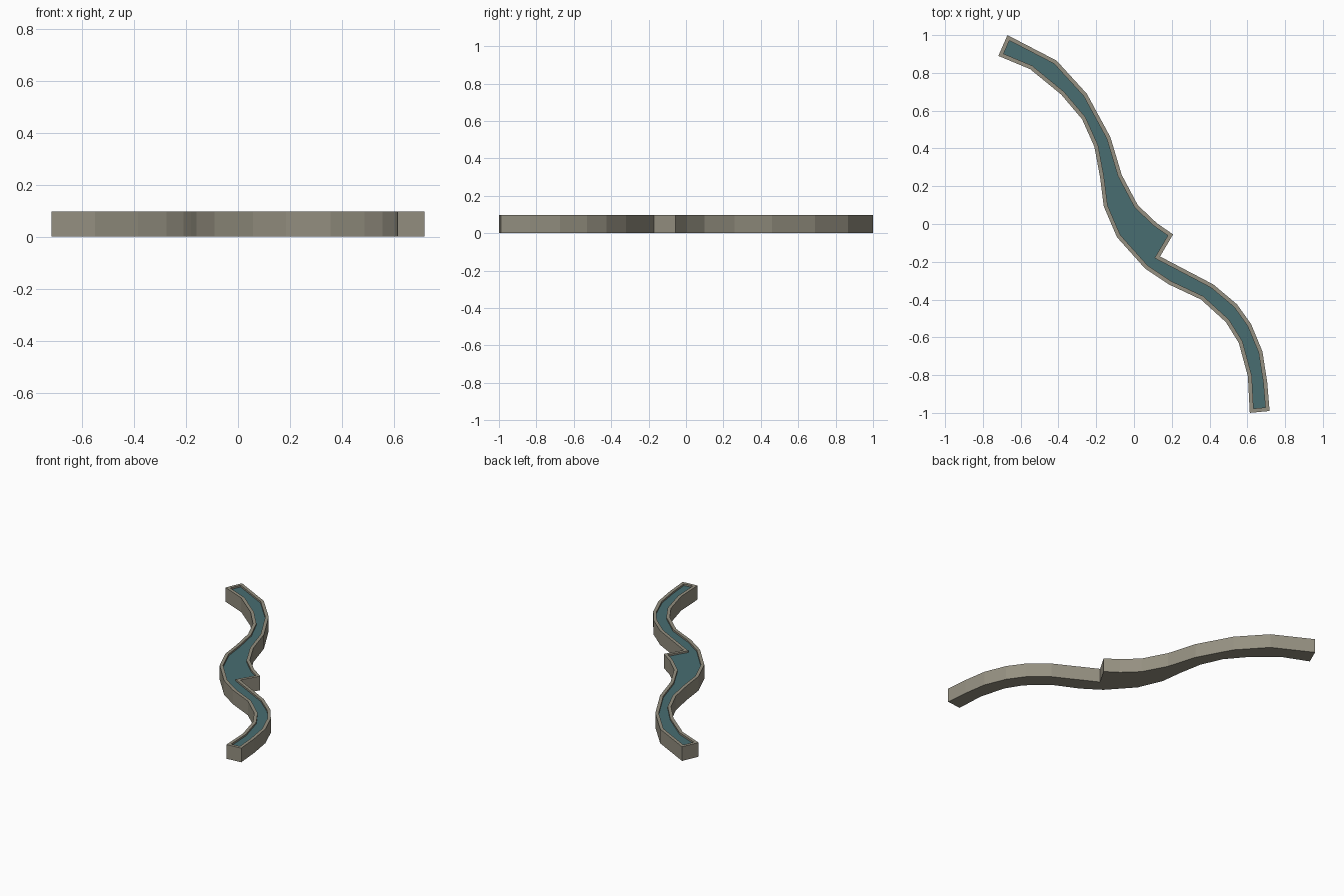
import bpy, bmesh
from mathutils import Vector

if "Cube" in bpy.data.objects:
    bpy.data.objects.remove(bpy.data.objects["Cube"])

H, WATER_Z, RIM = 0.097, 0.085, 0.021


def material(name, rgb):
    m = bpy.data.materials.new(name)
    m.diffuse_color = (*rgb, 1)
    m.use_nodes = True
    m.node_tree.nodes["Principled BSDF"].inputs["Base Color"].default_value = m.diffuse_color
    return m


stone = material("stone grey", (0.30, 0.28, 0.22))
teal = material("water teal", (0.065, 0.155, 0.165))

# River banks, both listed from the back end to the front end
east = [(-.67, 1), (-.41, .865), (-.25, .69), (-.125, .46), (-.065, .26),
        (.02, .10), (.12, .005), (.207, -.055), (.138, -.172), (.42, -.32),
        (.545, -.425), (.62, -.53), (.68, -.675), (.705, -.835), (.718, -.99)]
west = [(-.718, .89), (-.55, .82), (-.385, .685), (-.275, .555), (-.21, .41),
        (-.18, .25), (-.16, .093), (-.09, -.07), (.058, -.235), (.185, -.32),
        (.355, -.40), (.487, -.52), (.555, -.63), (.603, -.807), (.613, -1)]
outline = [Vector(p) for p in west + east[::-1]]   # counter-clockwise


def inset(pts, d):
    """Move every edge of a counter-clockwise loop inward by d."""
    out = []
    for i, p in enumerate(pts):
        a = (p - pts[i - 1]).normalized()
        b = (pts[(i + 1) % len(pts)] - p).normalized()
        na, nb = Vector((-a.y, a.x)), Vector((-b.y, b.x))
        out.append(p + (na + nb) * d / (1 + na.dot(nb)))
    return out


def build(name, rings, mat, cap_start=False, cap_end=False):
    """Join (loop, z) rings with quads, with optional end caps."""
    bm = bmesh.new()
    vs = [[bm.verts.new((p.x, p.y, z)) for p in loop] for loop, z in rings]
    n = len(vs[0])
    for lo, hi in zip(vs, vs[1:]):
        for i in range(n):
            j = (i + 1) % n
            bm.faces.new((lo[i], lo[j], hi[j], hi[i]))
    if cap_start:
        bm.faces.new(vs[0][::-1])
    if cap_end:
        bm.faces.new(vs[-1])
    me = bpy.data.meshes.new(name)
    bm.to_mesh(me)
    bm.free()
    me.materials.append(mat)
    ob = bpy.data.objects.new(name, me)
    bpy.context.collection.objects.link(ob)
    return ob


inner = inset(outline, RIM)
# Stone channel: underside, outer wall, rim and inner wall
build("river_bank", [(outline, 0), (outline, H), (inner, H), (inner, WATER_Z)],
      stone, cap_start=True)
# Water surface slightly below the rim
build("water_surface", [(inner, WATER_Z)], teal, cap_end=True)
